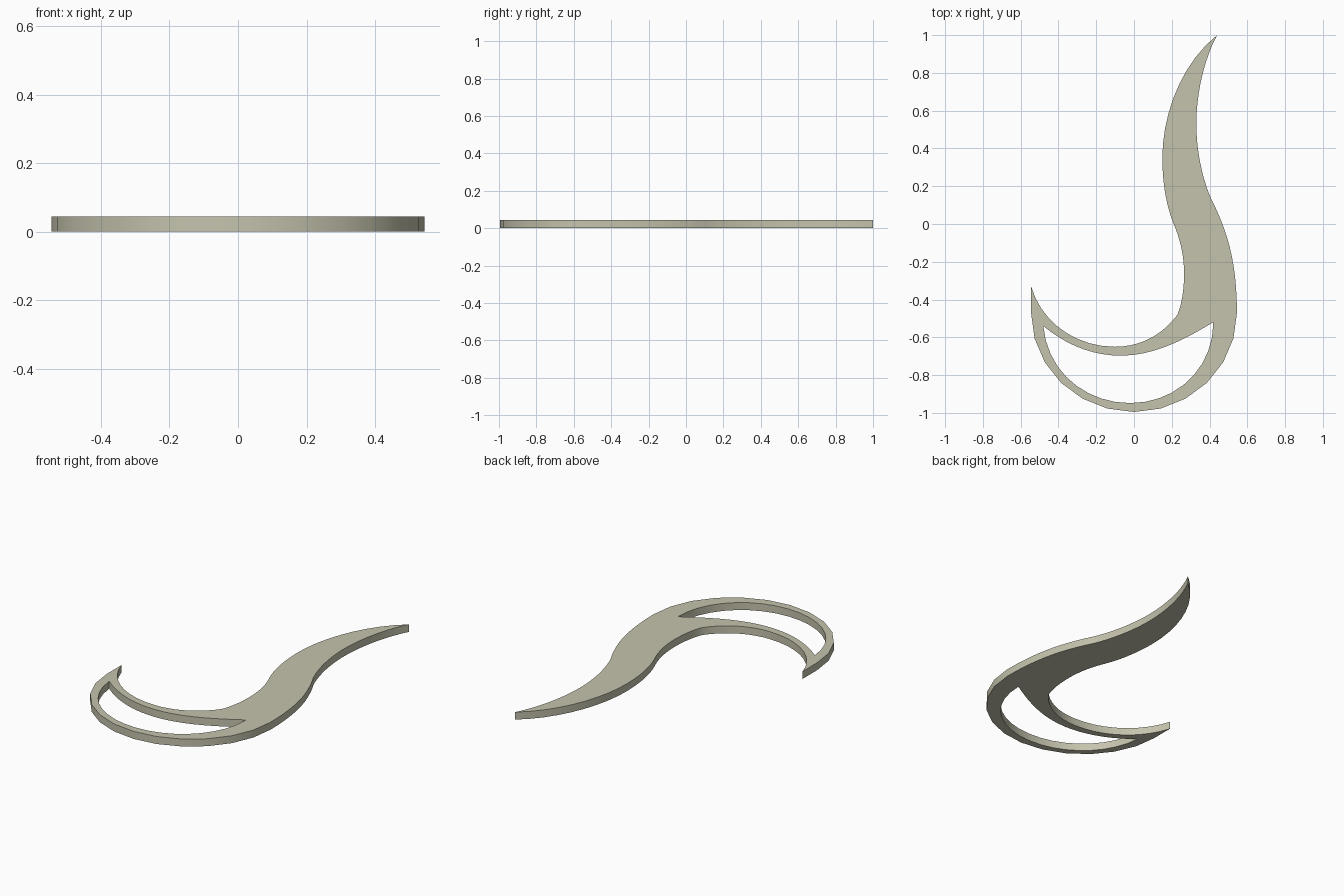
import bpy, bmesh, math
from mathutils import Vector
from mathutils.geometry import interpolate_bezier

cube = bpy.data.objects.get("Cube")
if cube:
    bpy.data.objects.remove(cube, do_unlink=True)

THICKNESS = 0.045
STEPS = 10


def chain(start, *segments):
    """Points along joined cubic curves; each segment is (handle, handle, end)."""
    points = [Vector(start)]
    for h1, h2, end in segments:
        run = interpolate_bezier(points[-1], Vector(h1), Vector(h2), Vector(end), STEPS)
        points += [Vector(p[:2]) for p in run[1:]]
    return points


# Right edge of the stem, from the top tip down to the bowl
right_edge = chain((0.44, 1.0),
                   ((0.37, 0.87), (0.33, 0.69), (0.33, 0.53)),
                   ((0.33, 0.38), (0.365, 0.23), (0.41, 0.13)),
                   ((0.425, 0.1), (0.445, 0.06), (0.46, 0.02)),
                   ((0.51, -0.1), (0.545, -0.25), (0.545, -0.47)))

# Faceted underside of the bowl
bowl = [Vector((0.545 * math.cos(a), -0.47 - 0.525 * math.sin(a)))
        for a in (math.pi * i / 12 for i in range(1, 13))]

# Inner edge of the crescent and left edge of the stem, back to the top tip
left_edge = chain((-0.545, -0.33),
                  ((-0.49, -0.52), (-0.31, -0.65), (-0.10, -0.65)),
                  ((0.03, -0.65), (0.15, -0.59), (0.23, -0.48)),
                  ((0.255, -0.42), (0.265, -0.34), (0.265, -0.26)),
                  ((0.265, -0.17), (0.245, -0.08), (0.21, 0.0)),
                  ((0.17, 0.1), (0.15, 0.22), (0.15, 0.35)),
                  ((0.15, 0.58), (0.25, 0.85), (0.44, 1.0)))[:-1]

# Crescent opening in the bowl
opening = chain((-0.48, -0.54),
                ((-0.36, -0.64), (-0.22, -0.697), (-0.07, -0.697)),
                ((0.11, -0.697), (0.27, -0.61), (0.42, -0.52)),
                ((0.42, -0.77), (0.22, -0.948), (-0.02, -0.948)),
                ((-0.26, -0.948), (-0.46, -0.78), (-0.48, -0.54)))[:-1]

# Fill the outline around the opening and extrude it into a flat plate
bm = bmesh.new()
edges = []
for loop in (right_edge + bowl + left_edge, opening):
    verts = [bm.verts.new((p.x, p.y, 0)) for p in loop]
    edges += [bm.edges.new((v, verts[i - 1])) for i, v in enumerate(verts)]
bmesh.ops.triangle_fill(bm, edges=edges, use_beauty=True, normal=(0, 0, 1))
extruded = bmesh.ops.extrude_face_region(bm, geom=bm.faces[:], use_keep_orig=True)
bmesh.ops.translate(bm, vec=(0, 0, THICKNESS),
                    verts=[g for g in extruded["geom"] if isinstance(g, bmesh.types.BMVert)])
bmesh.ops.recalc_face_normals(bm, faces=bm.faces[:])
mesh = bpy.data.meshes.new("curved_hook_plate")
bm.to_mesh(mesh)
bm.free()

plate = bpy.data.objects.new("curved_hook_plate", mesh)
bpy.context.collection.objects.link(plate)

# Single stone-beige colour
colour = (0.56, 0.55, 0.42, 1)
mat = bpy.data.materials.new("stone_beige")
mat.use_nodes = True
mat.diffuse_color = colour
mat.node_tree.nodes["Principled BSDF"].inputs["Base Color"].default_value = colour
mesh.materials.append(mat)

bpy.ops.object.select_all(action="DESELECT")
plate.select_set(True)
bpy.context.view_layer.objects.active = plate
bpy.ops.object.shade_smooth_by_angle(angle=math.radians(30))
